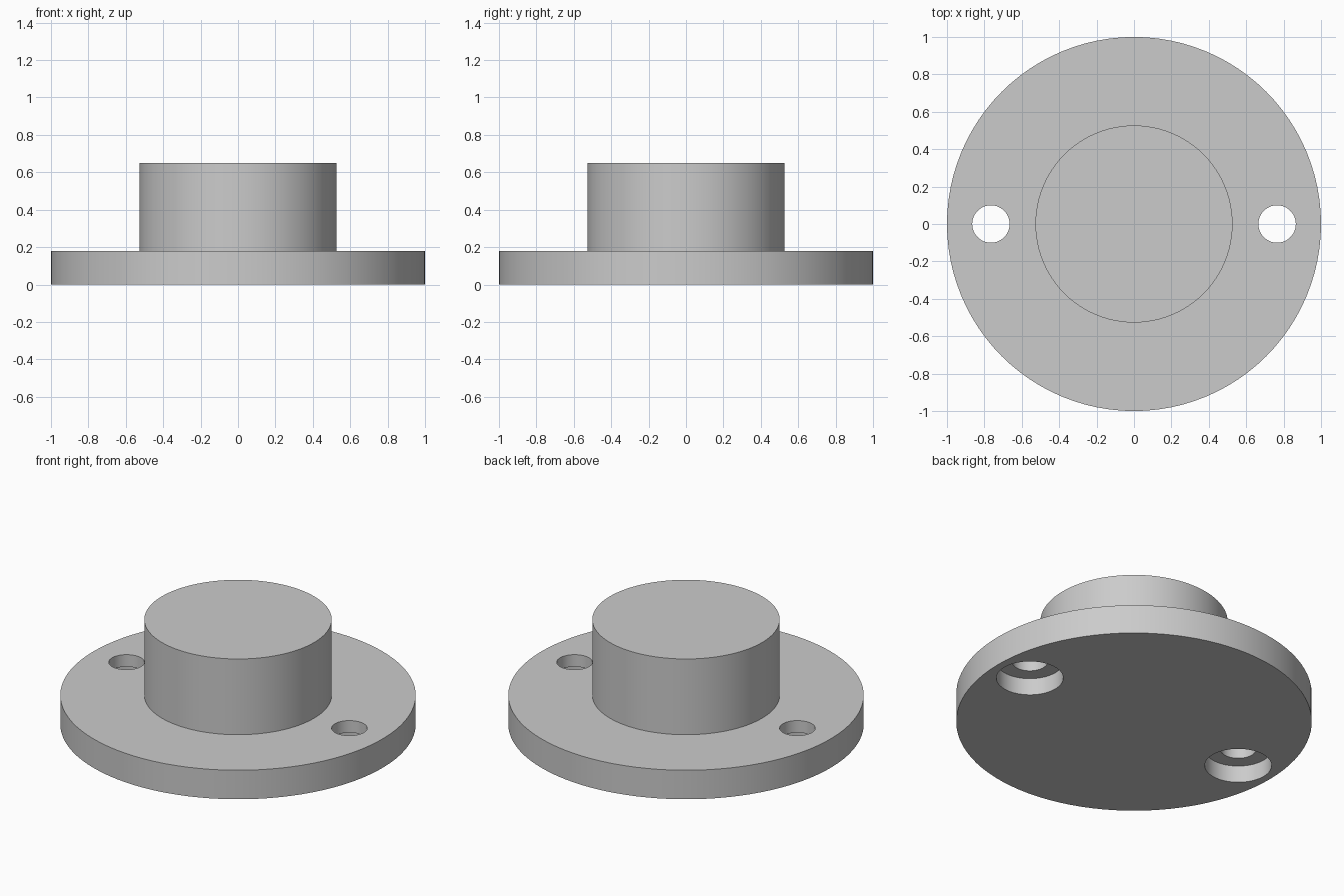
import bpy
import math

SEGMENTS = 96
FLANGE_TOP = 0.18
BOSS_TOP = 0.65
HOLE_X = 0.765
BORE_DEPTH = 0.105

cube = bpy.data.objects.get("Cube")
if cube:
    bpy.data.objects.remove(cube, do_unlink=True)

grey = bpy.data.materials.new("light_grey")
grey.use_nodes = True
colour = (0.6, 0.6, 0.6, 1)
grey.diffuse_color = colour
grey.node_tree.nodes["Principled BSDF"].inputs["Base Color"].default_value = colour


def cylinder(name, radius, bottom, top, x=0, segments=SEGMENTS):
    bpy.ops.mesh.primitive_cylinder_add(
        vertices=segments, radius=radius, depth=top - bottom,
        location=(x, 0, (top + bottom) / 2))
    obj = bpy.context.object
    obj.name = name
    obj.data.materials.append(grey)
    return obj


def cut(target, cutter):
    cutter.hide_render = True
    mod = target.modifiers.new(cutter.name, "BOOLEAN")
    mod.operation = "DIFFERENCE"
    mod.solver = "EXACT"
    mod.object = cutter
    bpy.context.view_layer.objects.active = target
    bpy.ops.object.modifier_apply(modifier=mod.name)
    bpy.data.objects.remove(cutter, do_unlink=True)


# Round base flange and the solid boss seated in it
flange = cylinder("flange", 1, 0, FLANGE_TOP)
boss = cylinder("boss", 0.527, FLANGE_TOP - 0.03, BOSS_TOP)

# Two bolt holes, each counterbored from below
for side in (-1, 1):
    x = side * HOLE_X
    cut(flange, cylinder("counterbore", 0.188, -0.1, BORE_DEPTH, x, 64))
    cut(flange, cylinder("bolt_hole", 0.1, -0.1, FLANGE_TOP + 0.1, x, 64))

# Smooth round walls with crisp rims
bpy.ops.object.select_all(action="DESELECT")
for obj in (flange, boss):
    obj.select_set(True)
bpy.context.view_layer.objects.active = flange
bpy.ops.object.shade_smooth_by_angle(angle=math.radians(30))
